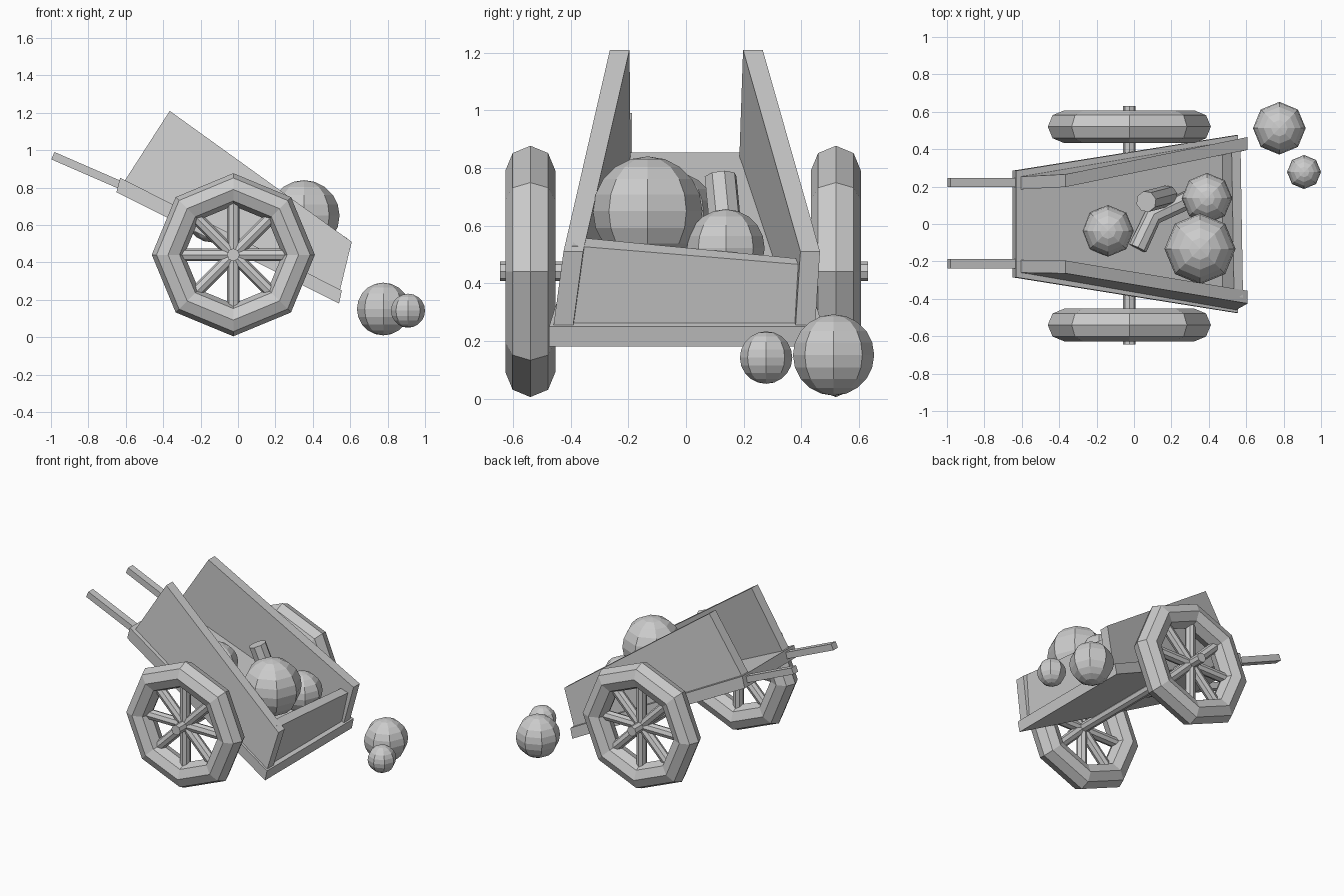
import bpy, math
from mathutils import Vector

if "Cube" in bpy.data.objects:
    bpy.data.objects.remove(bpy.data.objects["Cube"])


def mesh(name, verts, faces):
    me = bpy.data.meshes.new(name)
    me.from_pydata(verts, [], faces)
    ob = bpy.data.objects.new(name, me)
    bpy.context.collection.objects.link(ob)
    return ob


def hexa(name, ring_a, ring_b):
    # six-sided plank joining two four-point ends (ring_a has the lower y)
    faces = [(0, 1, 2, 3), (7, 6, 5, 4)]
    faces += [(i, i + 4, (i + 1) % 4 + 4, (i + 1) % 4) for i in range(4)]
    return mesh(name, ring_a + ring_b, faces)


def rod(name, a, b, radius, sides=8):
    a, b = Vector(a), Vector(b)
    bpy.ops.mesh.primitive_cylinder_add(vertices=sides, radius=radius, depth=(b - a).length,
                                        location=(a + b) / 2)
    ob = bpy.context.object
    ob.name = name
    ob.rotation_euler = (b - a).to_track_quat('Z', 'Y').to_euler()
    return ob


def tube(name, pts, radius):
    cu = bpy.data.curves.new(name, 'CURVE')
    cu.dimensions = '3D'
    cu.bevel_depth, cu.bevel_resolution, cu.use_fill_caps = radius, 2, True
    sp = cu.splines.new('POLY')
    sp.points.add(len(pts) - 1)
    for p, co in zip(sp.points, pts):
        p.co = (*co, 1)
    sp.use_smooth = False
    ob = bpy.data.objects.new(name, cu)
    bpy.context.collection.objects.link(ob)


# tilted floor, wider at the front end
profile = [(-0.65, 0.775, .285), (0.54, 0.18, .475), (0.555, 0.25, .475), (-0.63, 0.853, .285)]
hexa("floor", [(x, -y, z) for x, z, y in profile], [(x, y, z) for x, z, y in profile])

# side walls: back bottom, front bottom, front top, back top
side = [(-0.61, 0.83), (0.545, 0.25), (0.608, 0.51), (-0.365, 1.21)]
for name, outer, t in (("near_wall", (-.26, -.46, -.425, -.264), .068),
                       ("far_wall", (.185, .38, .397, .198), .068)):
    hexa(name, [(x, y, z) for (x, z), y in zip(side, outer)],
         [(x, y + t, z) for (x, z), y in zip(side, outer)])

# end board with a sloping top edge
hexa("end_board",
     [(0.47, -.395, .28), (0.53, -.395, .255), (0.583, -.395, .53), (0.535, -.385, .56)],
     [(0.47, .39, .28), (0.53, .385, .255), (0.57, .395, .465), (0.522, .395, .485)])

# handles
for name, y in (("near_handle", -.213), ("far_handle", .222)):
    bpy.ops.mesh.primitive_cube_add(size=1, location=(-0.772, y, 0.876))
    ob = bpy.context.object
    ob.name = name
    ob.scale = (0.475, 0.05, 0.043)
    ob.rotation_euler = (0, math.radians(23.5), 0)

# axle and wheels
CX, CZ = -0.025, 0.441
rod("axle", (CX, -.645, CZ), (CX, .632, CZ), .034)
for side_name, y in (("near", -.54), ("far", .52)):
    bpy.ops.mesh.primitive_torus_add(major_segments=8, minor_segments=8, major_radius=.349,
                                     minor_radius=.087, location=(CX, y, CZ),
                                     rotation=(math.pi / 2, 0, 0))
    bpy.context.object.name = side_name + "_wheel_rim"
    for i in range(4):
        a = i * math.pi / 4
        dx, dz = .31 * math.cos(a), .31 * math.sin(a)
        rod(side_name + "_spokes", (CX - dx, y, CZ - dz), (CX + dx, y, CZ + dz), .034)

# round produce in the cart and on the ground
for name, loc, r in (("large_ball", (.353, -.133, .65), .19),
                     ("medium_ball", (.39, .138, .522), .135),
                     ("rear_ball", (-.139, -.037, .645), .138),
                     ("ground_ball", (.777, .512, .151), .141),
                     ("small_ground_ball", (.909, .278, .142), .091)):
    bpy.ops.mesh.primitive_uv_sphere_add(segments=8, ring_count=10, radius=r, location=loc)
    bpy.context.object.name = name

# long produce: an upright piece and a bent one lying on the floor
rod("upright_stalk", (.18, .15, .46), (.065, .12, .77), .057)
tube("bent_stalk", [(.02, -.13, .55), (.1, .04, .53), (.29, .13, .43)], .05)
